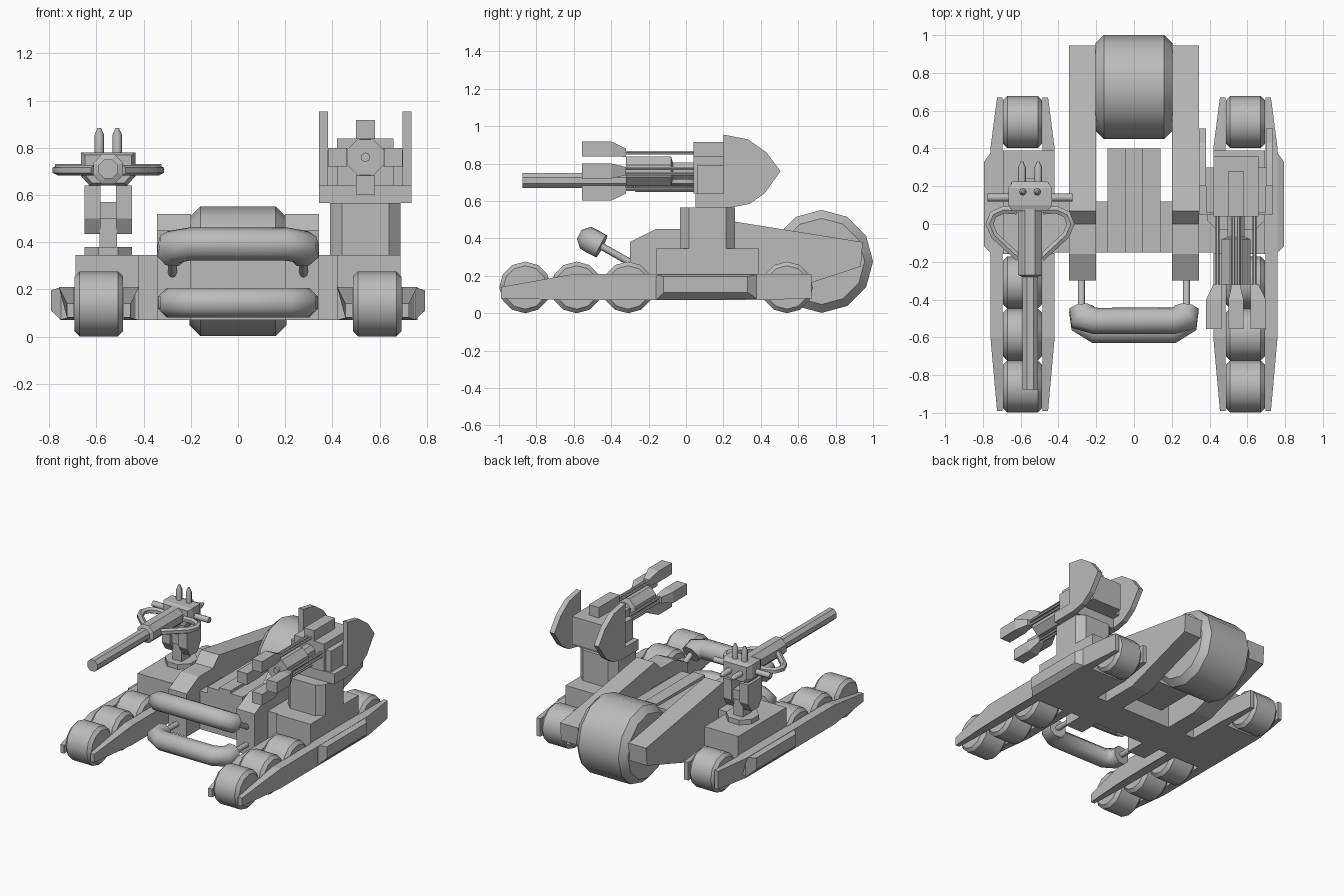
import bpy, bmesh, math
from mathutils import Vector, Matrix

cube = bpy.data.objects.get("Cube")
if cube:
    bpy.data.objects.remove(cube, do_unlink=True)

grey = bpy.data.materials.new("hull_grey")
grey.use_nodes = True
COLOR = (0.5, 0.5, 0.5, 1)
grey.diffuse_color = COLOR
grey.node_tree.nodes["Principled BSDF"].inputs["Base Color"].default_value = COLOR


def finish(name, bm, smooth=None):
    bmesh.ops.recalc_face_normals(bm, faces=bm.faces)
    mesh = bpy.data.meshes.new(name)
    bm.to_mesh(mesh)
    bm.free()
    mesh.materials.append(grey)
    ob = bpy.data.objects.new(name, mesh)
    bpy.context.collection.objects.link(ob)
    if smooth:
        bpy.ops.object.select_all(action='DESELECT')
        ob.select_set(True)
        bpy.context.view_layer.objects.active = ob
        bpy.ops.object.shade_smooth_by_angle(angle=math.radians(smooth))
    return ob


def loft(name, rings, smooth=None):
    """Skin a row of rings and cap both ends."""
    bm = bmesh.new()
    loops = [[bm.verts.new(p) for p in ring] for ring in rings]
    n = len(loops[0])
    for a, b in zip(loops, loops[1:]):
        for i in range(n):
            j = (i + 1) % n
            bm.faces.new((a[i], a[j], b[j], b[i]))
    bm.faces.new(loops[0])
    bm.faces.new(loops[-1][::-1])
    return finish(name, bm, smooth)


def side_prism(name, profile, x0, x1):
    return loft(name, [[(x, y, z) for y, z in profile] for x in (x0, x1)])


def rect(x0, x1, z0, z1, y):
    return [(x0, y, z0), (x1, y, z0), (x1, y, z1), (x0, y, z1)]


def box(name, x0, x1, y0, y1, z0, z1):
    return loft(name, [rect(x0, x1, z0, z1, y0), rect(x0, x1, z0, z1, y1)])


def turned(name, start, axis, sections, n=8, turn=0.0, smooth=None):
    """Round part: sections are (distance along axis, radius)."""
    start, axis = Vector(start), Vector(axis).normalized()
    u = axis.cross(Vector((0, 0, 1)) if abs(axis.z) < 0.9 else Vector((1, 0, 0))).normalized()
    v = axis.cross(u)
    angles = [2 * math.pi * (i + turn) / n for i in range(n)]
    return loft(name, [[start + axis * d + (u * math.cos(a) + v * math.sin(a)) * r
                        for a in angles] for d, r in sections], smooth)


def rod(name, a, b, r, n=8, turn=0.0):
    a, b = Vector(a), Vector(b)
    return turned(name, a, b - a, [(0, r), ((b - a).length, r)], n, turn, 50)


def tube(name, points, r, n=8):
    """Bent pipe with mitred corners."""
    pts = [Vector(p) for p in points]
    normal = (pts[1] - pts[0]).cross(pts[2] - pts[1]).normalized()
    rings = []
    for i, p in enumerate(pts):
        t_in = (p - pts[i - 1]).normalized() if i else None
        t_out = (pts[i + 1] - p).normalized() if i < len(pts) - 1 else None
        t_in, t_out = t_in or t_out, t_out or t_in
        t = (t_in + t_out).normalized()
        side = t.cross(normal) / max(t.dot(t_in), 0.5)
        rings.append([p + (side * math.cos(a) + normal * math.sin(a)) * r
                      for a in (2 * math.pi * (k + 0.5) / n for k in range(n))])
    return loft(name, rings, 50)


def wheel(name, x, y, z, r, half, bevel):
    turned(name, (x - half, y, z), (1, 0, 0),
           [(0, r - bevel), (bevel, r), (2 * half - bevel, r), (2 * half, r - bevel)], 12, smooth=40)


# Central hull, raised spine and rear drum wheel
box("hull", -0.69, 0.69, -0.15, 0.12, 0.07, 0.345)
box("spine", -0.14, 0.14, -0.15, 0.4, 0.18, 0.39)
box("spine_strip", -0.045, 0.045, -0.15, 0.4, 0.39, 0.41)
wheel("rear_drum_wheel", 0, 0.725, 0.277, 0.275, 0.205, 0.045)

arm = [(-0.3, 0.07), (-0.3, 0.38), (-0.16, 0.45), (0, 0.45), (0.07, 0.52),
       (0.945, 0.38), (0.935, 0.25), (0.39, 0.07)]
rail = [(-0.99, 0.08), (-0.99, 0.14), (-0.6, 0.21), (0.4, 0.21),
        (0.67, 0.21), (0.67, 0.08), (0.4, 0.07), (-0.6, 0.07)]

for side, s in (("left", 1), ("right", -1)):
    side_prism(side + "_arm", arm, s * 0.2, s * 0.343)
    box(side + "_turret_base", s * 0.42, s * 0.69, -0.16, 0.39, 0.07, 0.345)
    for i, y in enumerate((-0.86, -0.585, -0.31, 0.54)):
        wheel(f"{side}_wheel_{i + 1}", s * 0.59, y, 0.138, 0.138, 0.103, 0.022)
    # Rails on both sides of the wheels, pinched at the ends
    for place, d in (("outer", 1), ("inner", -1)):
        loft(f"{side}_{place}_rail", [
            [(s * (0.59 + d * 0.105), y, z) for y, z in rail],
            [(s * (0.59 + d * (0.17 if -0.7 < y < 0.5 else 0.135)), y, z) for y, z in rail]])
    # Side skirt with a chamfered outer face
    skirt = []
    for x, y0, y1, z0, z1 in ((0.69, -0.16, 0.39, 0.07, 0.21), (0.75, -0.16, 0.39, 0.07, 0.21),
                              (0.793, -0.12, 0.33, 0.11, 0.195)):
        skirt.append([(s * x, y0, z0), (s * x, y1, z0), (s * x, y1, z1), (s * x, y0, z1)])
    loft(side + "_skirt", skirt)
    # Bumper struts
    rod(side + "_upper_strut", (s * 0.278, -0.27, 0.255), (s * 0.278, -0.47, 0.368), 0.019)
    rod(side + "_lower_strut", (s * 0.278, -0.28, 0.143), (s * 0.278, -0.48, 0.143), 0.019)


def bumper(name, ends, bend, mid, r):
    half = [(0.278, *ends), (0.272, *bend), (0.205, *mid)]
    tube(name, half + [(-x, y, z) for x, y, z in reversed(half)], r)


bumper("upper_bumper", (-0.452, 0.358), (-0.495, 0.38), (-0.513, 0.392), 0.07)
bumper("lower_bumper", (-0.46, 0.143), (-0.525, 0.143), (-0.567, 0.143), 0.067)

# Right turret: pedestal, fork and single long gun
gx, gz = -0.55, 0.71
turned("gun_foot", (gx, 0.14, 0.345), (0, 0, 1), [(0, 0.11), (0.035, 0.11)], 8, 0.5)
box("gun_neck", gx - 0.037, gx + 0.037, 0.09, 0.19, 0.37, 0.52)
box("gun_yoke", gx - 0.1, gx + 0.1, 0.08, 0.2, 0.5, 0.57)
for s in (1, -1):
    side_prism("gun_fork", [(0.1, 0.435), (0.18, 0.435), (0.22, 0.5), (0.22, 0.64), (0.06, 0.64), (0.06, 0.5)],
               gx + s * 0.033, gx + s * 0.1)
    rod("gun_side_peg", (gx + s * 0.1, 0.14, gz), (gx + s * 0.225, 0.14, gz), 0.021)
    tube("gun_loop", [(gx + s * x, y, gz - 0.005) for x, y in
                      ((0.07, 0.07), (0.14, 0.075), (0.195, 0.05), (0.215, 0), (0.19, -0.06), (0.06, -0.18))], 0.022, 6)
    peg = [(0, 0.02), (0.1, 0.02), (0.13, 0.007)]
    turned("gun_top_peg", (gx + s * 0.038, 0.17, 0.755), (0, 0, 1), peg, smooth=50)
    turned("gun_back_peg", (gx + s * 0.043, 0.2, gz), (0, 1, 0), peg, smooth=50)
loft("gun_head", [[(gx + x * k, y, gz + z * k) for x, z in
                   ((-0.115, -0.03), (-0.08, -0.07), (0.08, -0.07), (0.115, -0.03),
                    (0.115, 0.07), (-0.115, 0.07))] for y, k in ((0.07, 0.85), (0.1, 1), (0.19, 1), (0.225, 0.8))])
turned("gun_barrel", (gx, 0.1, gz), (0, -1, 0),
       [(0, 0.068), (0.37, 0.068), (0.38, 0.044), (0.975, 0.044)], 8, 0.5)

# Left turret: chamfered pillar, head and shields
cx, cz = 0.54, 0.76
pillar = [(0.15, 0.1), (0.1, 0.148), (-0.1, 0.148), (-0.15, 0.1),
          (-0.15, -0.1), (-0.1, -0.148), (0.1, -0.148), (0.15, -0.1)]
loft("cannon_pillar", [[(cx + x, 0.115 + y, z) for x, y in pillar] for z in (0.345, 0.565)])
box("cannon_cradle", cx - 0.195, cx + 0.195, 0.05, 0.24, 0.565, 0.64)
box("cannon_head", cx - 0.12, cx + 0.12, 0.04, 0.36, 0.64, 0.84)
box("cannon_cheeks", cx - 0.16, cx + 0.16, 0.06, 0.3, 0.64, 0.79)
box("cannon_ridge", cx - 0.04, cx + 0.04, 0.04, 0.28, 0.83, 0.915)
shield = [(0.2, 0.955), (0.33, 0.93), (0.43, 0.86), (0.505, 0.76), (0.42, 0.64),
          (0.34, 0.585), (0.24, 0.565), (0.05, 0.565), (0.05, 0.64), (0.2, 0.64)]
for s in (1, -1):
    side_prism("cannon_shield", shield, cx + s * 0.158, cx + s * 0.196)
turned("cannon_core", (cx, 0.06, cz), (0, -1, 0),
       [(0, 0.05), (0.13, 0.05), (0.14, 0.084), (0.38, 0.084)], 8, 0.5)
rod("cannon_core_tip", (cx, -0.3, cz), (cx, -0.34, cz), 0.02)

# Four pods around the core, each on a pair of thin rods
for dx, dz in ((1, 0), (-1, 0), (0, 1), (0, -1)):
    x, z = cx + dx * 0.118, cz + dz * 0.118
    h = 0.04
    xb, zb = x - dx * 0.02, z - dz * 0.02
    loft("cannon_pod", [rect(x - h, x + h, z - h, z + h, -0.555),
                        rect(x - h, x + h, z - h, z + h, -0.4),
                        rect(xb - 0.022, xb + 0.022, zb - 0.022, zb + 0.022, -0.32)])
    for t in (1, -1):
        ox, oz = dz * t * 0.014, dx * t * 0.014
        rod("cannon_pod_rod", (xb + ox, -0.33, zb + oz), (xb + ox, 0.05, zb + oz), 0.01, 6)
